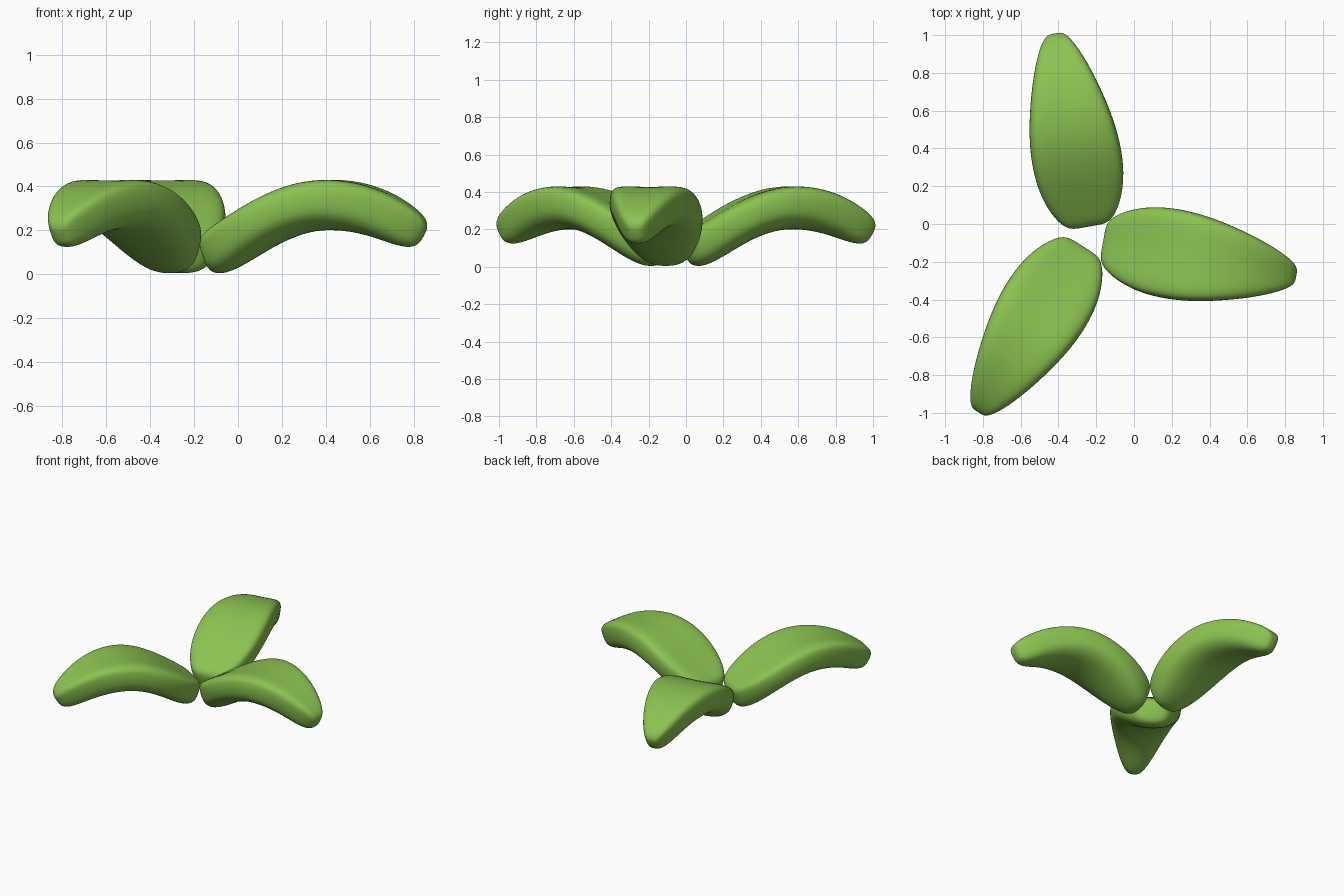
import bpy, math
from mathutils import Vector, Matrix

if "Cube" in bpy.data.objects:
    bpy.data.objects.remove(bpy.data.objects["Cube"])

green = bpy.data.materials.new("leaf_green")
green.diffuse_color = (0.26, 0.54, 0.083, 1)
green.use_nodes = True
green.node_tree.nodes["Principled BSDF"].inputs["Base Color"].default_value = green.diffuse_color

# Stations along a leaf: distance, height, half width, half thickness
STATIONS = [
    (-0.012, 0.090, 0.070, 0.050), (0.005, 0.095, 0.115, 0.084),
    (0.045, 0.112, 0.152, 0.104), (0.12, 0.152, 0.196, 0.108),
    (0.22, 0.215, 0.230, 0.108), (0.33, 0.275, 0.243, 0.110),
    (0.45, 0.319, 0.238, 0.114), (0.57, 0.333, 0.218, 0.116),
    (0.70, 0.318, 0.184, 0.114), (0.81, 0.283, 0.147, 0.108),
    (0.90, 0.240, 0.108, 0.098), (0.955, 0.212, 0.076, 0.084),
    (0.985, 0.195, 0.050, 0.062), (0.998, 0.188, 0.025, 0.032),
]
SEG = 20


def spow(c, e):
    return math.copysign(abs(c) ** e, c)


def leaf(name, base, angle):
    verts, faces = [], []
    n = len(STATIONS)
    for i, (u, z, w, h) in enumerate(STATIONS):
        a, b = STATIONS[max(i - 1, 0)], STATIONS[min(i + 1, n - 1)]
        slope = math.atan2(b[1] - a[1], b[0] - a[0])
        for k in range(SEG):
            t = 2 * math.pi * k / SEG
            v = spow(math.cos(t), 0.62)
            # Rounded slab with gently raised rims
            s = h * spow(math.sin(t), 0.62) + 0.035 * v * v * min(1, w / 0.2)
            verts.append((u - s * math.sin(slope), w * v, z + s * math.cos(slope)))
    for i in range(n - 1):
        for k in range(SEG):
            k2 = (k + 1) % SEG
            faces.append((i * SEG + k, i * SEG + k2, (i + 1) * SEG + k2, (i + 1) * SEG + k))
    faces.append(tuple(reversed(range(SEG))))
    faces.append(tuple(range((n - 1) * SEG, n * SEG)))
    low = min(p[2] for p in verts)
    move = Matrix.Translation((base[0], base[1], 0)) @ Matrix.Rotation(math.radians(angle), 4, 'Z')
    verts = [move @ Vector((x, y, z - low)) for x, y, z in verts]
    me = bpy.data.meshes.new(name)
    me.from_pydata(verts, [], [tuple(reversed(f)) for f in faces])
    me.materials.append(green)
    me.polygons.foreach_set("use_smooth", [True] * len(me.polygons))
    me.update()
    ob = bpy.data.objects.new(name, me)
    bpy.context.collection.objects.link(ob)
    sub = ob.modifiers.new("smooth", 'SUBSURF')
    sub.levels = sub.render_levels = 2


# Three arching leaves around a common base
leaf("right_leaf", (-0.139, -0.098), -10)
leaf("back_leaf", (-0.243, 0.011), 100)
leaf("front_leaf", (-0.283, -0.140), 237.7)
